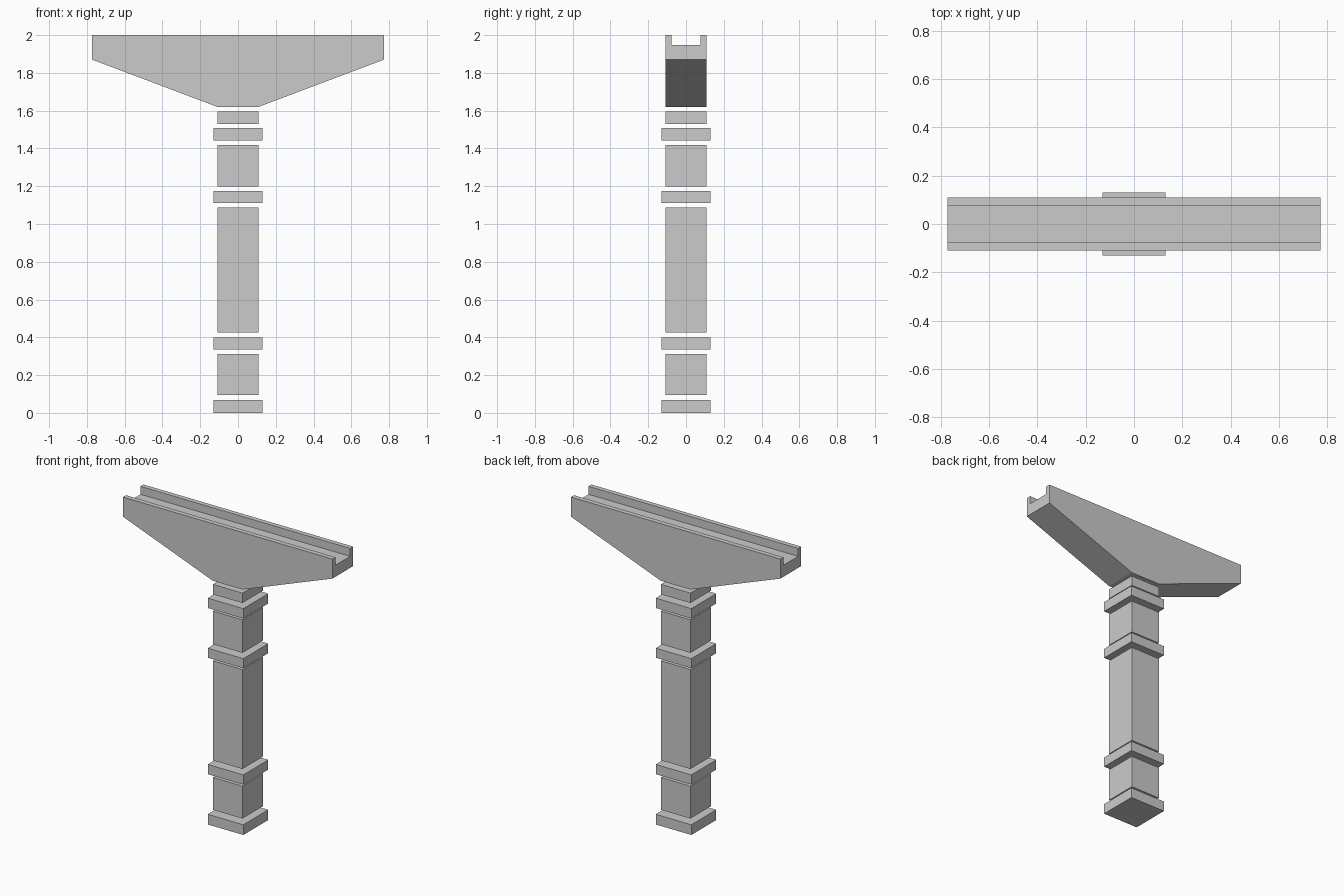
import bpy, bmesh

if "Cube" in bpy.data.objects:
    bpy.data.objects.remove(bpy.data.objects["Cube"])


def make_object(name, bm):
    bmesh.ops.recalc_face_normals(bm, faces=bm.faces[:])
    mesh = bpy.data.meshes.new(name)
    bm.to_mesh(mesh)
    bm.free()
    obj = bpy.data.objects.new(name, mesh)
    bpy.context.collection.objects.link(obj)
    return obj


def block(name, half, z0, z1):
    bm = bmesh.new()
    bmesh.ops.create_cube(bm, size=1)
    for v in bm.verts:
        v.co.x *= 2 * half
        v.co.y *= 2 * half
        v.co.z = z0 if v.co.z < 0 else z1
    return make_object(name, bm)


# Square post: wide collars and narrow shafts separated by thin gaps
SHAFT, COLLAR = 0.109, 0.131
for name, half, z0, z1 in [
    ("base_plinth", COLLAR, 0.0, 0.068),
    ("lower_shaft", SHAFT, 0.095, 0.311),
    ("lower_collar", COLLAR, 0.335, 0.4),
    ("main_shaft", SHAFT, 0.425, 1.087),
    ("middle_collar", COLLAR, 1.11, 1.174),
    ("upper_shaft", SHAFT, 1.198, 1.418),
    ("upper_collar", COLLAR, 1.441, 1.507),
    ("neck", SHAFT, 1.53, 1.596),
]:
    block(name, half, z0, z1)

# Flared bracket head with an open channel along its top:
# each station is a U-shaped section, only its underside height changes
TOP, FLOOR, INNER = 2.0, 1.947, 0.077
bm = bmesh.new()
rings = []
for x, bottom in [(-0.772, 1.87), (-SHAFT, 1.62), (SHAFT, 1.62), (0.772, 1.87)]:
    section = [(-SHAFT, bottom), (SHAFT, bottom), (SHAFT, TOP), (INNER, TOP),
               (INNER, FLOOR), (-INNER, FLOOR), (-INNER, TOP), (-SHAFT, TOP)]
    rings.append([bm.verts.new((x, y, z)) for y, z in section])
for a, b in zip(rings, rings[1:]):
    for i in range(8):
        j = (i + 1) % 8
        bm.faces.new((a[i], a[j], b[j], b[i]))
for end in (rings[0], rings[-1]):
    bm.faces.new(end)
make_object("bracket_head", bm)
